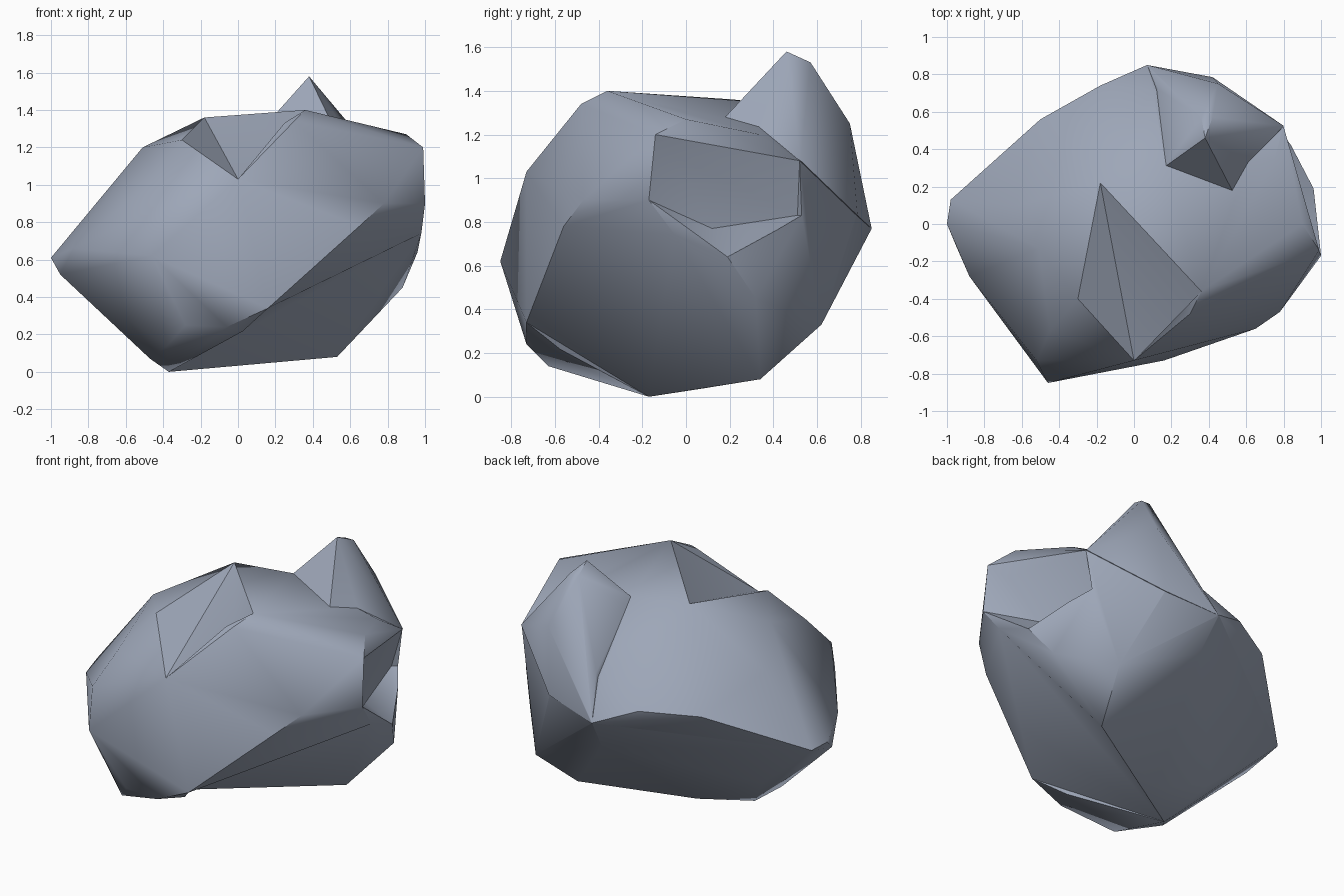
import bpy, bmesh, math
from mathutils import Vector

if "Cube" in bpy.data.objects:
    bpy.data.objects.remove(bpy.data.objects["Cube"])


def hull(name, pts):
    """Faceted convex lump through a few corner points."""
    bm = bmesh.new()
    for p in pts:
        bm.verts.new(p)
    bmesh.ops.convex_hull(bm, input=bm.verts)
    loose = [v for v in bm.verts if not v.link_faces]
    bmesh.ops.delete(bm, geom=loose, context='VERTS')
    bmesh.ops.recalc_face_normals(bm, faces=bm.faces)
    me = bpy.data.meshes.new(name)
    bm.to_mesh(me)
    bm.free()
    ob = bpy.data.objects.new(name, me)
    bpy.context.collection.objects.link(ob)
    return ob


def combine(base, tool, op):
    mod = base.modifiers.new(op, 'BOOLEAN')
    mod.operation = op
    mod.solver = 'EXACT'
    mod.object = tool
    bpy.context.view_layer.objects.active = base
    bpy.ops.object.modifier_apply(modifier=mod.name)
    bpy.data.objects.remove(tool, do_unlink=True)


def carve(base, rim, floor, out):
    """Cut a hollow bounded by rim points, down to floor points."""
    rim = [Vector(p) for p in rim]
    combine(base, hull("cutter", rim + [p + Vector(out) for p in rim] + floor), 'DIFFERENCE')


# corners shared between the body, the crag and the hollows
A, B, C = (.99, -.14, 1.2), (.8, .52, 1.08), (.73, .51, .83)
D, E = (.96, .19, .64), (1, -.17, .9)
side, base_r, foot, chin = (.98, -.05, .74), (.53, .34, .08), (-.37, -.17, 0), (.16, -.73, .34)
brow, crest, ridge = (0, -.73, 1.03), (.36, -.36, 1.4), (-.18, .22, 1.36)
saddle, back = (.17, .31, 1.35), (.07, .85, .77)
dip_l, shelf = (-.3, -.4, 1.24), (.9, 0, 1.27)

# main boulder
rock = hull("rock", [
    A, B, D, E, side, (.88, .32, .45), (.63, .62, .33), base_r,
    (.42, .78, .83), (.1, .71, .56), back, (-.18, .74, .87), (-.5, .56, .85),
    (-.98, .13, .6), (-1, 0, .61), (-.95, -.12, .52), (-.88, -.28, .66),
    (-.56, .03, .24), foot, (-.12, .06, .035), (-.47, -.3, .07), (-.38, -.63, .14),
    (-.46, -.85, .62), (-.52, -.73, .84), (-.38, -.77, .38),
    (-.28, -.73, .25), (-.06, -.73, .24), chin, (.65, -.56, .78), (.78, -.47, .9),
    brow, (-.45, -.57, 1.03), dip_l, (-.51, -.13, 1.2), (.3, -.48, 1.34),
    crest, ridge, saddle, (.53, .17, 1.28), shelf, (.75, .34, 1.2),
    (.1, .72, 1.0), (-.63, .1, 1.0)])

# shallow dips on the top, either side of the crest
carve(rock, [dip_l, crest, ridge, brow], [(.2, -.32, 1.29)], (0, 0, .5))
carve(rock, [crest, saddle, shelf, (.75, .34, 1.2)], [(.53, .17, 1.28)], (0, 0, .5))

# undercut valley along the front right foot
carve(rock, [chin, base_r], [foot, side], (.25, -.05, -.45))

# raised crag at the back right
crag = hull("crag", [
    (.38, .46, 1.58), (.36, .57, 1.53), (.42, .57, 1.53), (.17, .31, 1.345),
    (.13, .72, 1.03), (.45, .75, 1.25), (.53, .17, 1.27), (.8, .525, 1.08),
    (.42, .785, .83), (.07, .85, .768), (.3, .3, .8)])
combine(rock, crag, 'UNION')

# notch broken out of the right side
carve(rock, [A, B, C, D, E], [(.82, .12, .77), (.92, -.05, 1.1)], (.5, .3, 0))

# one stone colour, smooth with crisp ridges
rock.name = "rock"
mat = bpy.data.materials.new("blue_grey_stone")
mat.diffuse_color = (.34, .385, .48, 1)
mat.use_nodes = True
mat.node_tree.nodes["Principled BSDF"].inputs["Base Color"].default_value = mat.diffuse_color
rock.data.materials.clear()
rock.data.materials.append(mat)
for f in rock.data.polygons:
    f.material_index = 0
bpy.ops.object.select_all(action='DESELECT')
rock.select_set(True)
bpy.context.view_layer.objects.active = rock
bpy.ops.object.shade_smooth_by_angle(angle=math.radians(40))
